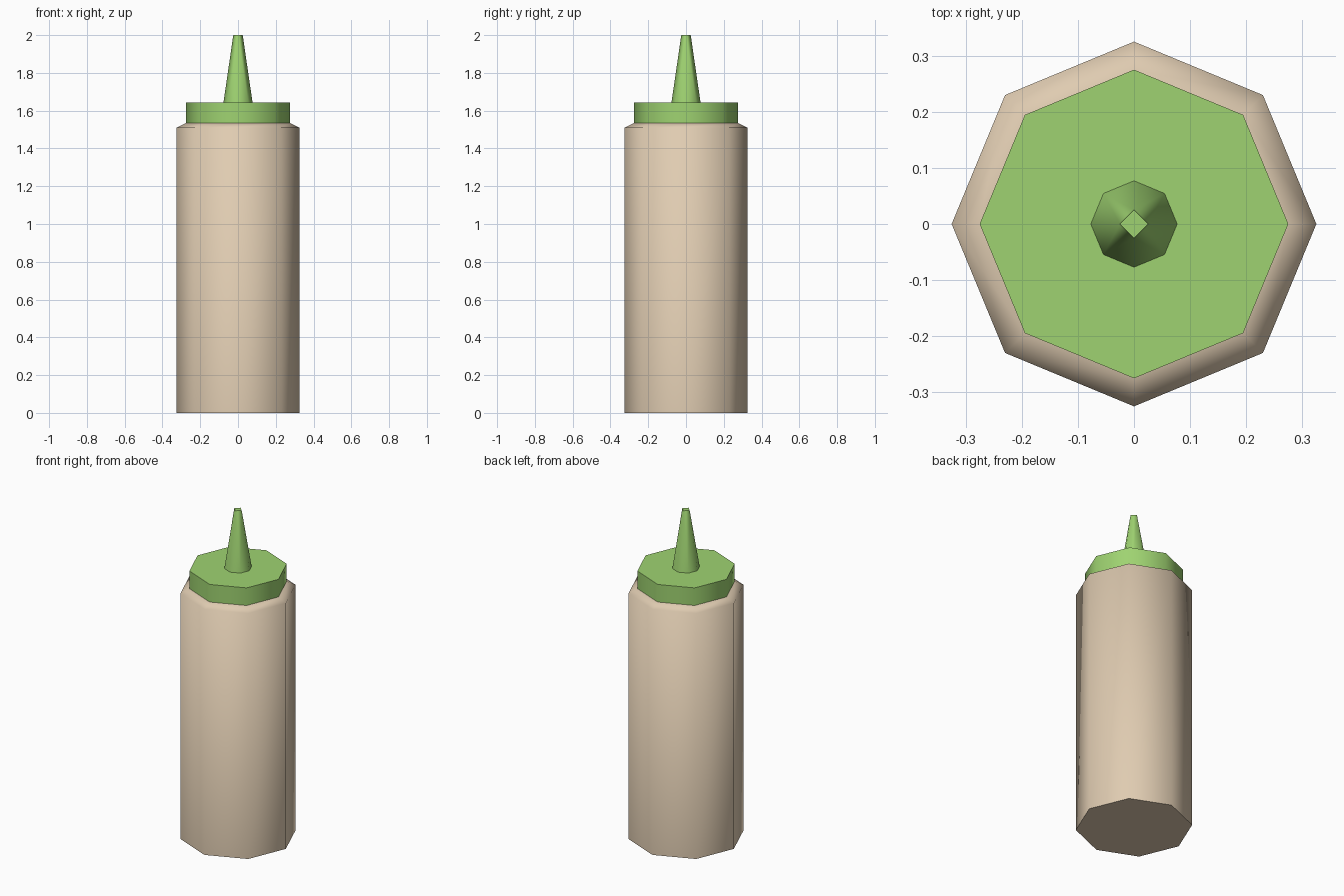
import bpy, bmesh, math

if "Cube" in bpy.data.objects:
    bpy.data.objects.remove(bpy.data.objects["Cube"])


def material(name, rgb):
    m = bpy.data.materials.new(name)
    m.diffuse_color = (*rgb, 1.0)
    m.use_nodes = True
    m.node_tree.nodes["Principled BSDF"].inputs["Base Color"].default_value = m.diffuse_color
    return m


cream = material("cream", (0.74, 0.60, 0.44))
green = material("green", (0.345, 0.65, 0.165))


def ring(bm, r, z, n):
    return [bm.verts.new((r * math.cos(2 * math.pi * i / n),
                          r * math.sin(2 * math.pi * i / n), z)) for i in range(n)]


def finish(bm, name, mat):
    bmesh.ops.recalc_face_normals(bm, faces=bm.faces)
    me = bpy.data.meshes.new(name)
    bm.to_mesh(me)
    bm.free()
    me.materials.append(mat)
    ob = bpy.data.objects.new(name, me)
    bpy.context.collection.objects.link(ob)
    bpy.ops.object.select_all(action='DESELECT')
    ob.select_set(True)
    bpy.context.view_layer.objects.active = ob
    bpy.ops.object.shade_smooth_by_angle(angle=math.radians(75))
    return ob


def lathe(name, profile, mat, n=8):
    """Closed octagonal solid through (radius, height) points."""
    bm = bmesh.new()
    rings = [ring(bm, r, z, n) for r, z in profile]
    for a, b in zip(rings, rings[1:]):
        for i in range(n):
            j = (i + 1) % n
            bm.faces.new((a[i], a[j], b[j], b[i]))
    bm.faces.new(rings[0])
    bm.faces.new(rings[-1])
    return finish(bm, name, mat)


# Bottle with sloping shoulder, and screw cap
lathe("bottle_body", [(0.325, 0), (0.325, 1.51), (0.275, 1.535)], cream)
lathe("cap", [(0.275, 1.53), (0.275, 1.643)], green)

# Nozzle: eight-sided base narrowing to a four-sided tip
bm = bmesh.new()
base, tip = ring(bm, 0.077, 1.643, 8), ring(bm, 0.025, 2.0, 4)
for k in range(4):
    b0, b1, b2 = base[2 * k], base[2 * k + 1], base[(2 * k + 2) % 8]
    t0, t1 = tip[k], tip[(k + 1) % 4]
    for tri in ((b0, b1, t0), (b1, t1, t0), (b1, b2, t1)):
        bm.faces.new(tri)
bm.faces.new(base)
bm.faces.new(tip)
finish(bm, "nozzle", green)
